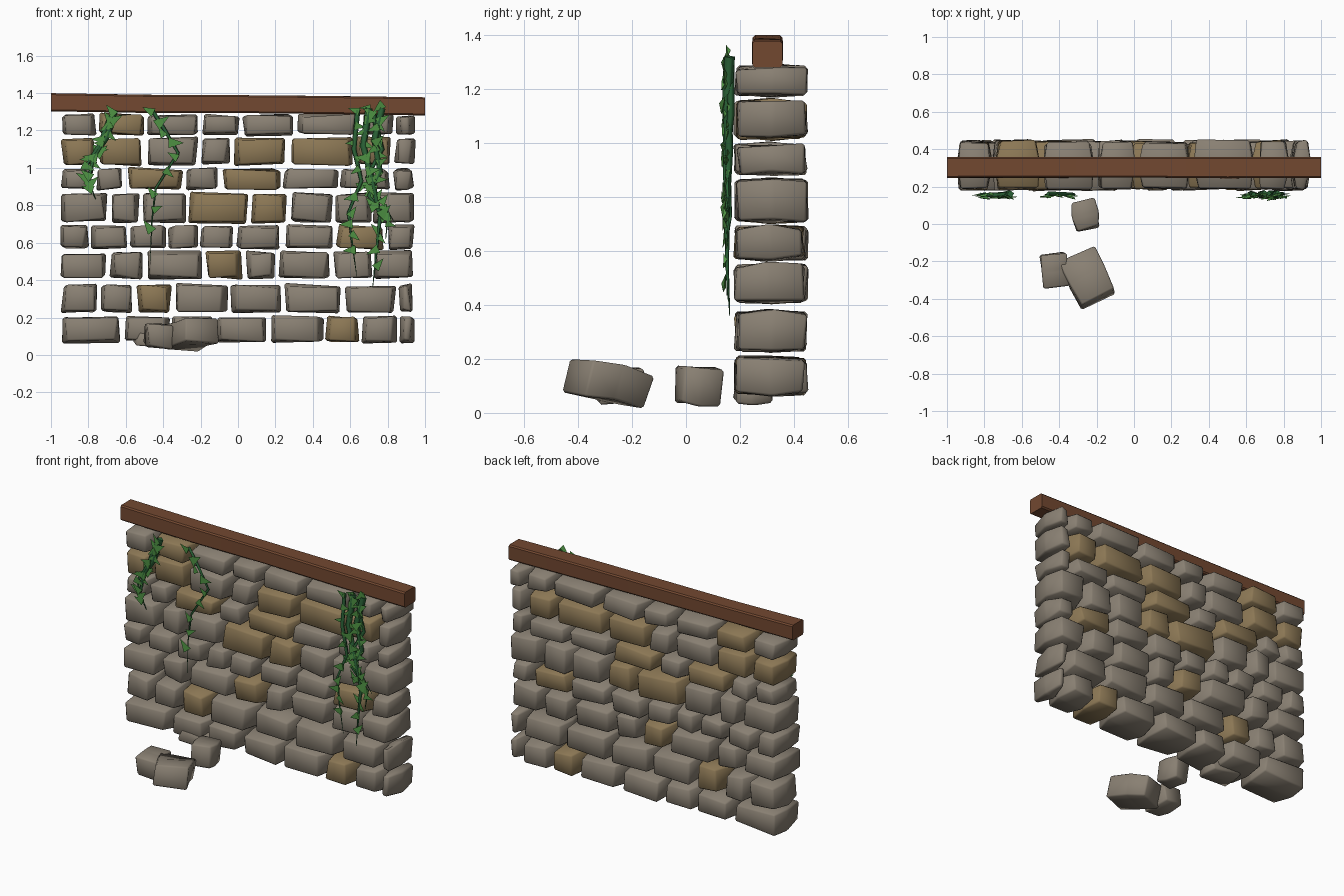
import bpy, bmesh, random
from mathutils import Vector, Matrix, Euler

random.seed(7)
cube = bpy.data.objects.get("Cube")
if cube:
    bpy.data.objects.remove(cube, do_unlink=True)


def material(name, rgb):
    m = bpy.data.materials.new(name)
    m.use_nodes = True
    m.diffuse_color = (*rgb, 1)
    m.node_tree.nodes["Principled BSDF"].inputs["Base Color"].default_value = (*rgb, 1)
    return m


GREY = material("grey stone", (0.25, 0.215, 0.17))
TAN = material("tan stone", (0.26, 0.185, 0.09))
WOOD = material("dark wood", (0.17, 0.065, 0.03))
STEM = material("vine stem green", (0.025, 0.13, 0.04))
LEAF = material("leaf green", (0.075, 0.28, 0.055))


def finish(bm, name, mat, angle=None):
    bmesh.ops.recalc_face_normals(bm, faces=bm.faces[:])
    me = bpy.data.meshes.new(name)
    bm.to_mesh(me)
    bm.free()
    me.materials.append(mat)
    ob = bpy.data.objects.new(name, me)
    bpy.context.collection.objects.link(ob)
    if angle:
        bpy.ops.object.select_all(action='DESELECT')
        ob.select_set(True)
        bpy.context.view_layer.objects.active = ob
        bpy.ops.object.shade_smooth_by_angle(angle=angle)
    return ob


def stone(name, centre, size, mat, rot=(0, 0, 0), taper=0.9, jitter=0.011):
    """Rough block, fullest at mid depth, with worn edges."""
    bm = bmesh.new()
    bmesh.ops.create_cube(bm, size=1)
    along = [e for e in bm.edges if abs(e.verts[0].co.y - e.verts[1].co.y) > 0.5]
    bmesh.ops.subdivide_edges(bm, edges=along, cuts=1)
    turn = Euler(rot).to_matrix()
    for v in bm.verts:
        outer = abs(v.co.y) > 0.1
        v.co = v.co * Vector(size)
        if outer:
            v.co.x -= (1 - taper) * 0.2 * (1 if v.co.x > 0 else -1)
            v.co.z *= taper
        v.co += Vector([random.uniform(-jitter, jitter) for _ in range(3)])
        v.co = turn @ v.co + Vector(centre)
    bmesh.ops.bevel(bm, geom=bm.edges[:], offset=0.009, segments=1,
                    affect='EDGES', clamp_overlap=True)
    return finish(bm, name, mat, 0.9)


# Wall courses: bottom, top, joint positions from left to right, tan stones
COURSES = [
    (.07, .205, (-.95, -.62, -.36, -.13, .17, .46, .65, .86, .95), (5,)),
    (.23, .375, (-.95, -.74, -.55, -.35, -.05, .24, .56, .85, .95), (2,)),
    (.41, .55, (-.96, -.69, -.50, -.18, .03, .21, .50, .72, .95), (3,)),
    (.57, .69, (-.96, -.79, -.58, -.38, -.21, -.01, .24, .52, .79, .95), (7,)),
    (.71, .865, (-.96, -.69, -.52, -.27, .06, .27, .51, .72, .95), (3, 4)),
    (.885, .995, (-.95, -.77, -.60, -.29, -.09, .23, .54, .82, .95), (2, 4)),
    (1.015, 1.16, (-.95, -.75, -.50, -.21, -.03, .27, .62, .83, .95), (0, 1, 4, 5, 6)),
    (1.18, 1.285, (-.95, -.75, -.49, -.20, .02, .31, .65, .84, .95), (1,)),
]
for r, (z0, z1, joints, tans) in enumerate(COURSES):
    for i, (a, b) in enumerate(zip(joints, joints[1:])):
        stone(f"wall_stone_{r + 1}_{i + 1}",
              ((a + b) / 2, .315 + random.uniform(-.006, .006), (z0 + z1) / 2),
              (b - a - .022, .25, z1 - z0), TAN if i in tans else GREY,
              rot=(0, random.uniform(-.03, .03), 0))
stone("base_chip", (-.44, .25, .085), (.24, .14, .08), GREY, (0, .1, 0))

# Fallen stones on the ground in front
stone("fallen_stone_large", (-.25, -.29, .11), (.20, .25, .135), GREY, (-.22, .06, .42), 1)
stone("fallen_stone_left", (-.42, -.25, .105), (.14, .18, .12), GREY, (.05, .05, .12), 1)
stone("fallen_stone_back", (-.255, .045, .10), (.145, .15, .14), GREY, (-.08, .04, .15), .95)

# Timber beam along the top, sloping slightly to the right
bm = bmesh.new()
bmesh.ops.create_cube(bm, size=1)
bmesh.ops.subdivide_edges(bm, edges=[e for e in bm.edges
                          if abs(e.verts[0].co.x - e.verts[1].co.x) > .5], cuts=3)
for v in bm.verts:
    end = abs(v.co.x) > .49
    v.co = Vector((v.co.x * 2, v.co.y * .11 + .302, v.co.z * .097 + 1.34 - v.co.x * .022))
    if not end:
        v.co.z += random.uniform(-.004, .004)
        v.co.y += random.uniform(-.003, .003)
bmesh.ops.bevel(bm, geom=[e for e in bm.edges if abs(e.verts[0].co.x - e.verts[1].co.x) > .2],
                offset=.008, segments=1, affect='EDGES')
finish(bm, "top_beam", WOOD, 0.5)


def vine(name, points, leaves, radius=.016, size=.075):
    """Tapering angular stem with triangular leaves scattered along it."""
    cu = bpy.data.curves.new(name, 'CURVE')
    cu.dimensions = '3D'
    cu.bevel_depth = radius
    cu.bevel_resolution = 0
    cu.use_fill_caps = True
    sp = cu.splines.new('POLY')
    sp.points.add(len(points) - 1)
    path = [Vector((x, .158 + random.uniform(-.008, .008), z)) for x, z in points]
    for i, p in enumerate(path):
        sp.points[i].co = (*p, 1)
        sp.points[i].radius = 1 - .92 * (i / (len(path) - 1)) ** 1.5
    cu.materials.append(STEM)
    bpy.context.collection.objects.link(bpy.data.objects.new(name + "_stem", cu))

    bm = bmesh.new()
    for k in range(leaves):
        t = k / leaves * .93 * (len(path) - 1)
        i = int(t)
        at = path[i].lerp(path[i + 1], t - i)
        side = 1 if k % 2 else -1
        s = size * random.uniform(.75, 1.15)
        place = (Matrix.Translation(at + Vector((side * .022, random.uniform(-.018, 0), 0)))
                 @ Matrix.Rotation(random.uniform(-.25, .25), 4, 'Z')
                 @ Matrix.Rotation(side * random.uniform(.5, 2.4), 4, 'Y')
                 @ Matrix.Diagonal((s * .8, s * .25, s, 1)))
        bmesh.ops.create_cone(bm, segments=3, radius1=.5, radius2=0, depth=1,
                              cap_ends=True, matrix=place)
    finish(bm, name + "_leaves", LEAF)


vine("left_vine", [(-.66, 1.31), (-.70, 1.17), (-.77, 1.06), (-.80, .93), (-.76, .83)], 11, .02)
vine("left_vine_shoot", [(-.68, 1.28), (-.74, 1.12), (-.82, 1.0), (-.79, .88)], 7, .016)
vine("thin_vine", [(-.46, 1.31), (-.39, 1.2), (-.32, 1.08), (-.44, .89), (-.46, .72), (-.47, .5)], 9, .011)
vine("right_vine_outer", [(.64, 1.31), (.62, 1.1), (.66, .93), (.59, .76), (.61, .6), (.635, .42)], 11, .015)
vine("right_vine_middle", [(.70, 1.32), (.67, 1.12), (.72, .92), (.76, .74), (.74, .55), (.72, .36)], 14, .02)
vine("right_vine_inner", [(.77, 1.32), (.73, 1.15), (.76, .98), (.70, .85), (.80, .73), (.79, .62)], 14, .02)
vine("right_vine_shoot", [(.72, 1.3), (.77, 1.1), (.69, .95), (.77, .82), (.83, .72)], 9, .015)
